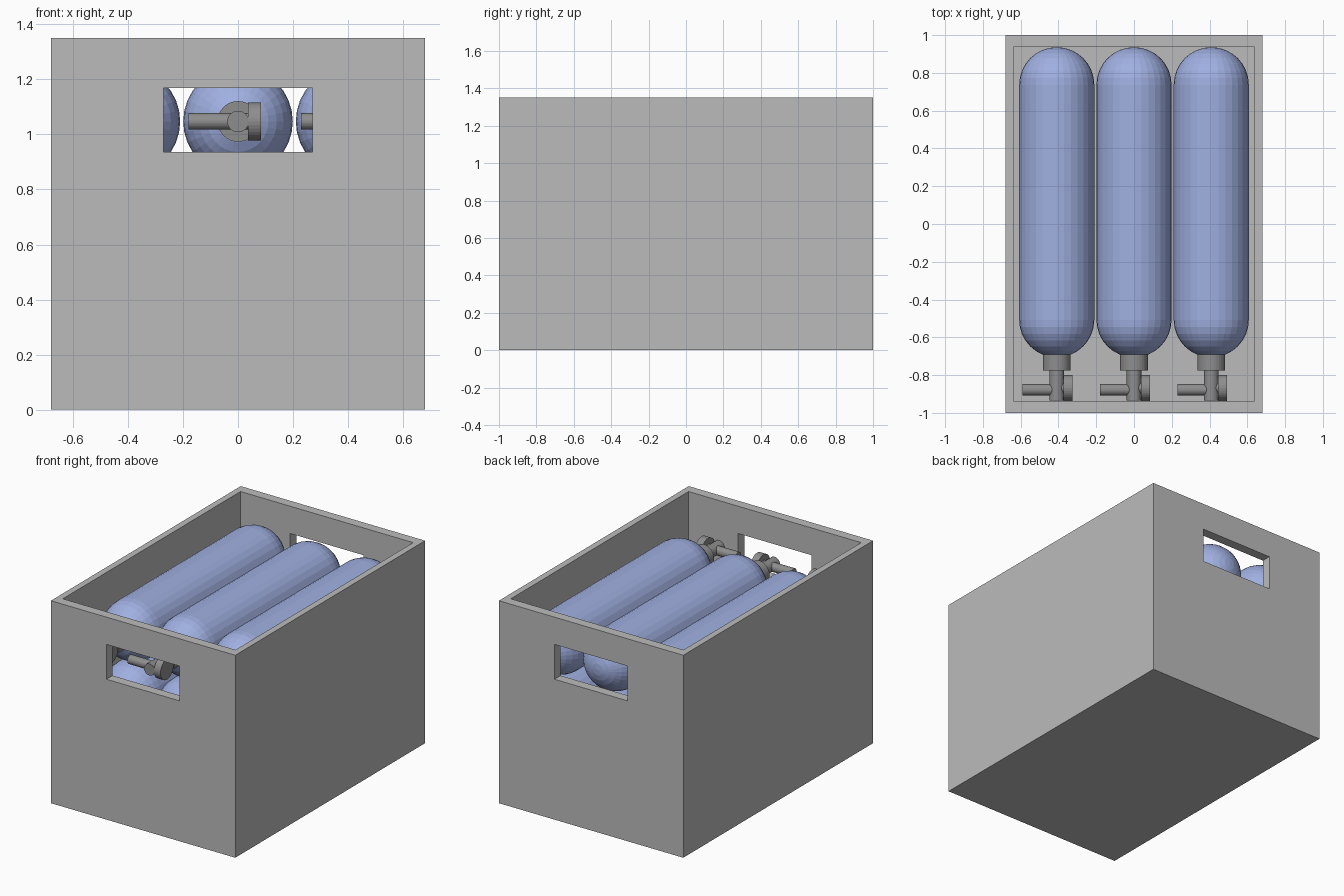
import bpy, bmesh, math
from mathutils import Matrix, Vector

if "Cube" in bpy.data.objects:
    bpy.data.objects.remove(bpy.data.objects["Cube"])


def material(name, rgb):
    m = bpy.data.materials.new(name)
    m.diffuse_color = (*rgb, 1)
    m.use_nodes = True
    m.node_tree.nodes["Principled BSDF"].inputs["Base Color"].default_value = m.diffuse_color
    return m


BOX = material("light grey", (0.50, 0.50, 0.50))
BLUE = material("tank blue", (0.35, 0.43, 0.75))
METAL = material("dark grey", (0.27, 0.27, 0.27))


def finish(bm, name, mat):
    bmesh.ops.recalc_face_normals(bm, faces=bm.faces)
    me = bpy.data.meshes.new(name)
    bm.to_mesh(me)
    bm.free()
    me.materials.append(mat)
    ob = bpy.data.objects.new(name, me)
    bpy.context.collection.objects.link(ob)
    return ob


def block(name, lo, hi, mat):
    lo, hi = Vector(lo), Vector(hi)
    bm = bmesh.new()
    bmesh.ops.create_cube(bm, size=1, matrix=Matrix.Translation((lo + hi) / 2)
                          @ Matrix.Diagonal((*(hi - lo), 1)))
    return finish(bm, name, mat)


def add_rod(bm, a, b, r, sides=32):
    a, b = Vector(a), Vector(b)
    turn = (b - a).to_track_quat('Z', 'Y').to_matrix().to_4x4()
    bmesh.ops.create_cone(bm, cap_ends=True, segments=sides, radius1=r, radius2=r,
                          depth=(b - a).length,
                          matrix=Matrix.Translation((a + b) / 2) @ turn)


# Crate: solid block hollowed out, with a hand slot through both ends
crate = block("crate", (-0.68, -1, 0), (0.68, 1, 1.35), BOX)
cutters = [block("hollow_cutter", (-0.637, -0.936, 0.03), (0.637, 0.936, 1.6), BOX),
           block("hand_slot_cutter", (-0.27, -1.2, 0.936), (0.27, 1.2, 1.168), BOX)]
for c in cutters:
    c.hide_render = True
    mod = crate.modifiers.new(c.name, 'BOOLEAN')
    mod.operation, mod.solver, mod.object = 'DIFFERENCE', 'EXACT', c
bpy.context.view_layer.update()
cut = bpy.data.meshes.new_from_object(
    crate.evaluated_get(bpy.context.evaluated_depsgraph_get()))
crate.modifiers.clear()
crate.data = cut
for c in cutters:
    bpy.data.objects.remove(c)

# Tank: half profile spun about the y axis
R, Y0, Y1, RINGS = 0.199, -0.706, 0.936, 8
angles = [i * math.pi / 2 / RINGS for i in range(RINGS + 1)]
profile = [(R * math.sin(a), Y0 + R - R * math.cos(a)) for a in angles]
profile += [(R * math.sin(a), Y1 - R + R * math.cos(a)) for a in reversed(angles)]
bm = bmesh.new()
vs = [bm.verts.new((r, y, 0)) for r, y in profile]
es = [bm.edges.new(p) for p in zip(vs, vs[1:])]
bmesh.ops.spin(bm, geom=vs + es, cent=(0, 0, 0), axis=(0, 1, 0),
               angle=2 * math.pi, steps=32)
bmesh.ops.remove_doubles(bm, verts=bm.verts, dist=1e-4)
tank = finish(bm, "tank", BLUE)

# Valve: collar, stem, outlet arm and hand knob
bm = bmesh.new()
add_rod(bm, (0, -0.775, 0), (0, -0.66, 0), 0.074)
add_rod(bm, (0, -0.934, 0), (0, -0.77, 0), 0.039)
add_rod(bm, (-0.18, -0.878, 0), (0, -0.878, 0), 0.03)
add_rod(bm, (0.036, -0.868, 0), (0.084, -0.868, 0), 0.069)
add_rod(bm, (0, -0.868, 0), (0.04, -0.868, 0), 0.03)
valve = finish(bm, "valve", METAL)

# Three layers of three tanks
for part in (tank, valve):
    for row in range(3):
        for col in range(3):
            ob = part if row == col == 0 else part.copy()
            if ob is not part:
                bpy.context.collection.objects.link(ob)
            ob.location = ((col - 1) * 0.409, 0, 0.229 + row * 0.409)
